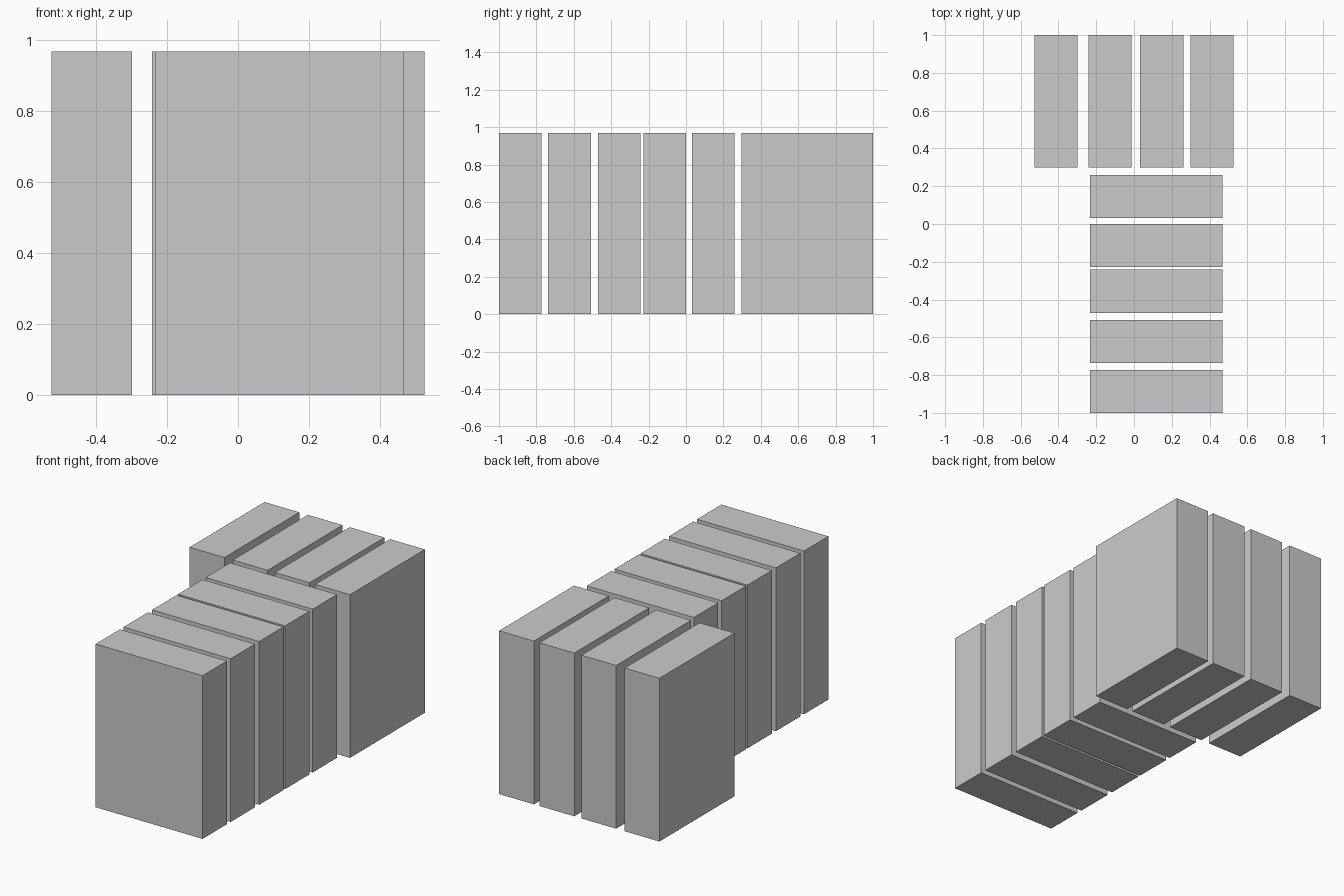
import bpy

if "Cube" in bpy.data.objects:
    bpy.data.objects.remove(bpy.data.objects["Cube"])

THICK, WIDTH, HEIGHT = 0.228, 0.702, 0.968


def add_block(name, x, y, size_x, size_y):
    """Upright block standing on the floor, centred at (x, y)."""
    bpy.ops.mesh.primitive_cube_add(size=1, location=(x, y, HEIGHT / 2))
    block = bpy.context.object
    block.name = name
    block.scale = (size_x, size_y, HEIGHT)
    bpy.ops.object.transform_apply(location=False, rotation=False, scale=True)


# Front column: blocks stacked along y, wide side facing the front
for i, y in enumerate((-0.886, -0.623, -0.356, -0.113, 0.146), 1):
    add_block(f"column_block_{i}", 0.117, y, WIDTH, THICK)

# Back row: blocks side by side along x, thin side facing the front
for i, x in enumerate((-0.412, -0.128, 0.147, 0.412), 1):
    add_block(f"back_row_block_{i}", x, 1 - WIDTH / 2, THICK, WIDTH)
